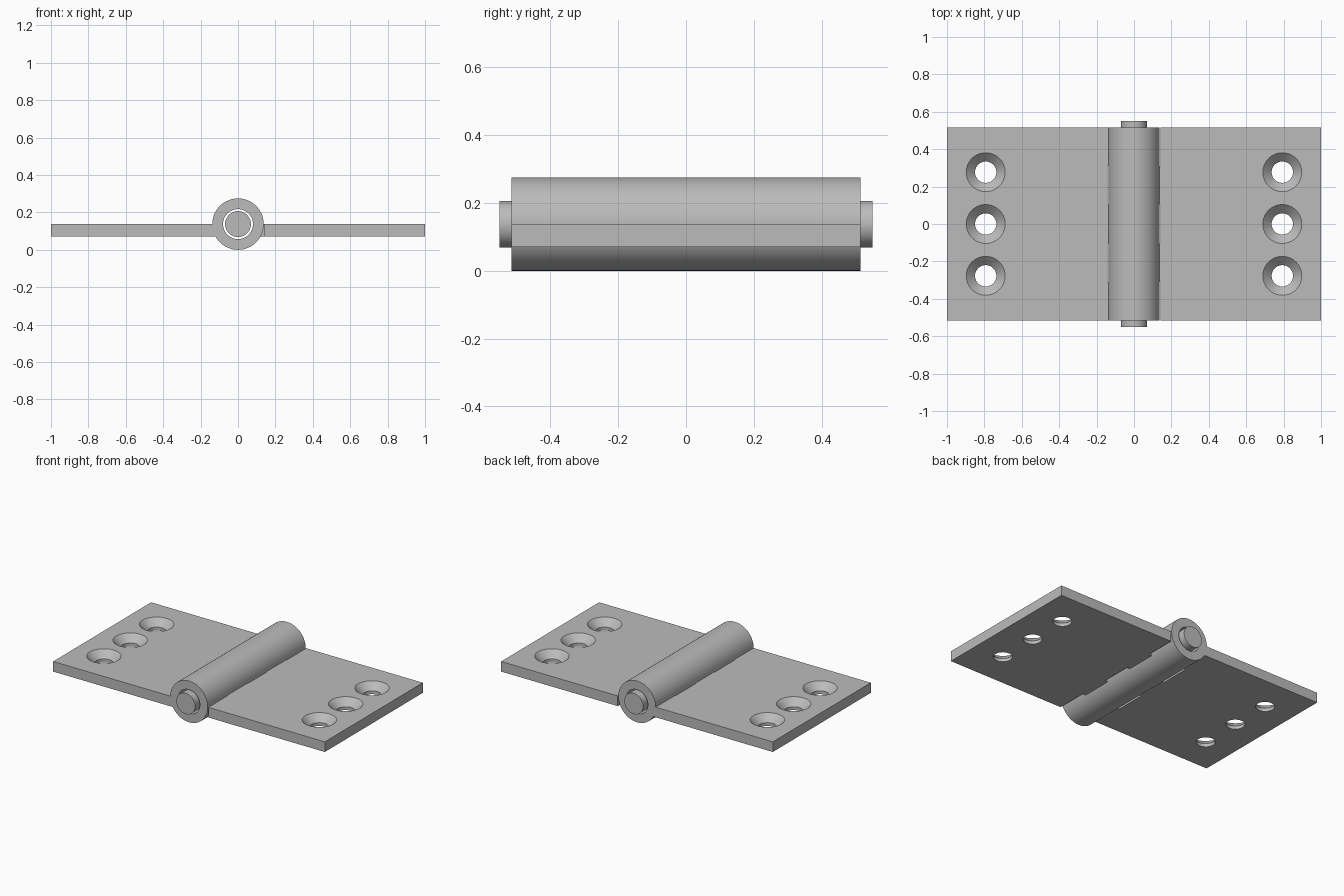
import bpy, bmesh, math

cube = bpy.data.objects.get("Cube")
if cube:
    bpy.data.objects.remove(cube, do_unlink=True)

AXIS_Z = 0.1375          # height of the hinge axis
BARREL_R, BORE_R, PIN_R = 0.1375, 0.08, 0.069
HALF_LEN, PIN_HALF = 0.515, 0.55
PLATE_LOW, PLATE_TOP = 0.07, 0.1375
KNUCKLES = 5
STEP = 2 * HALF_LEN / KNUCKLES
SIDES = 64

steel = bpy.data.materials.new("grey steel")
steel.use_nodes = True
steel.diffuse_color = (0.5, 0.5, 0.5, 1)
steel.node_tree.nodes["Principled BSDF"].inputs["Base Color"].default_value = (0.5, 0.5, 0.5, 1)


def finish(name, bm):
    bmesh.ops.recalc_face_normals(bm, faces=bm.faces)
    mesh = bpy.data.meshes.new(name)
    bm.to_mesh(mesh)
    bm.free()
    mesh.materials.append(steel)
    obj = bpy.data.objects.new(name, mesh)
    bpy.context.collection.objects.link(obj)
    return obj


def smooth(obj):
    bpy.ops.object.select_all(action="DESELECT")
    obj.select_set(True)
    bpy.context.view_layer.objects.active = obj
    bpy.ops.object.shade_smooth_by_angle(angle=math.radians(30))


def lathe(bm, profile, place, closed):
    """Sweep (radius, height) points into rings; cap the ends unless closed."""
    rings = []
    for r, h in profile:
        angles = [2 * math.pi * i / SIDES for i in range(SIDES)]
        rings.append([bm.verts.new(place(r * math.cos(a), r * math.sin(a), h)) for a in angles])
    pairs = list(zip(rings, rings[1:]))
    if closed:
        pairs.append((rings[-1], rings[0]))
    else:
        bm.faces.new(rings[0])
        bm.faces.new(rings[-1])
    for a, b in pairs:
        for i in range(SIDES):
            j = (i + 1) % SIDES
            bm.faces.new((a[i], a[j], b[j], b[i]))


def along_y(u, v, h):
    return (u, h, AXIS_Z + v)


# Countersunk screw holes, used to cut both leaves
bm = bmesh.new()
for side in (-1, 1):
    for y in (-0.277, 0, 0.277):
        lathe(bm, [(0.057, 0.0), (0.057, 0.092), (0.104, PLATE_TOP), (0.104, 0.2)],
              lambda u, v, h: (side * 0.793 + u, y + v, h), False)
hole_cutter = finish("hole_cutter", bm)
hole_cutter.hide_render = True


def leaf_plate(name, side, parity):
    """Flat plate whose inner edge has a tongue at each of its own knuckles."""
    outline = [(side, HALF_LEN), (side, -HALF_LEN)]
    for k in range(KNUCKLES):
        inner = 0.10 if k % 2 == parity else 0.142
        y = -HALF_LEN + k * STEP
        outline += [(side * inner, y), (side * inner, y + STEP)]
    bm = bmesh.new()
    face = bm.faces.new([bm.verts.new((x, y, PLATE_LOW)) for x, y in outline])
    grown = bmesh.ops.extrude_face_region(bm, geom=[face])["geom"]
    top = [g for g in grown if isinstance(g, bmesh.types.BMVert)]
    bmesh.ops.translate(bm, verts=top, vec=(0, 0, PLATE_TOP - PLATE_LOW))
    obj = finish(name, bm)
    cut = obj.modifiers.new("screw holes", "BOOLEAN")
    cut.operation = "DIFFERENCE"
    cut.solver = "EXACT"
    cut.object = hole_cutter
    bpy.context.view_layer.objects.active = obj
    bpy.ops.object.modifier_apply(modifier=cut.name)
    smooth(obj)


leaf_plate("right_leaf", -1, 0)
leaf_plate("left_leaf", 1, 1)
bpy.data.objects.remove(hole_cutter, do_unlink=True)

# Knuckles: hollow barrel sections alternating between the leaves
for k in range(KNUCKLES):
    y0 = -HALF_LEN + k * STEP
    y1 = y0 + STEP
    bm = bmesh.new()
    lathe(bm, [(BARREL_R, y0), (BARREL_R, y1), (BORE_R, y1), (BORE_R, y0)], along_y, True)
    owner = "left" if k % 2 else "right"
    smooth(finish(f"{owner}_knuckle_{k + 1}", bm))

# Hinge pin, loose in the bore
bm = bmesh.new()
lathe(bm, [(PIN_R, -PIN_HALF), (PIN_R, PIN_HALF)], along_y, False)
smooth(finish("hinge_pin", bm))
